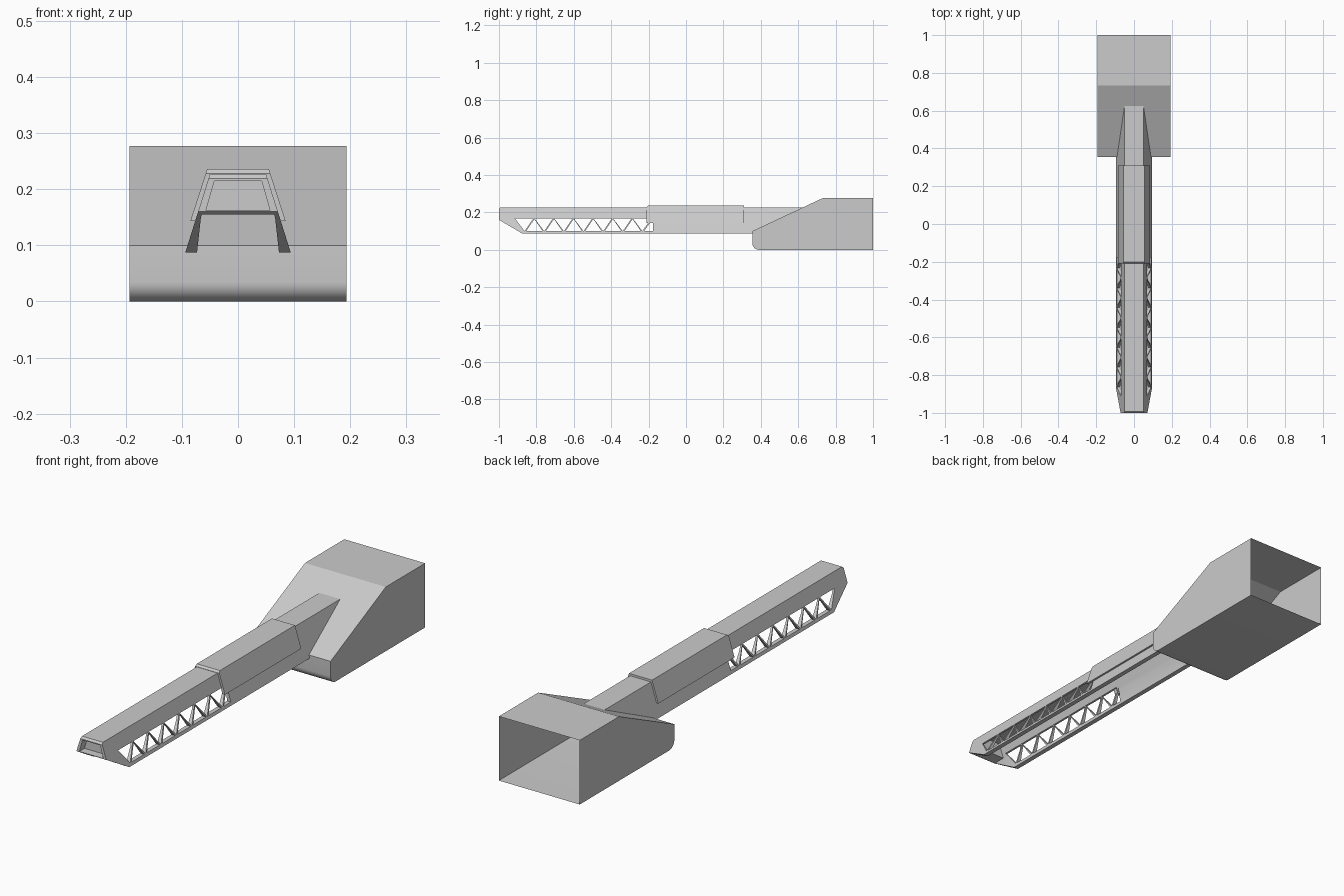
import bpy, bmesh, math

if "Cube" in bpy.data.objects:
    bpy.data.objects.remove(bpy.data.objects["Cube"])


def prism(name, pts, axis, a, b):
    """Extrude a closed 2D profile: (x,z) along y, or (y,z) along x."""
    bm = bmesh.new()
    put = (lambda p, t: (p[0], t, p[1])) if axis == 'Y' else (lambda p, t: (t, p[0], p[1]))
    r0 = [bm.verts.new(put(p, a)) for p in pts]
    r1 = [bm.verts.new(put(p, b)) for p in pts]
    n = len(pts)
    bm.faces.new(r0)
    bm.faces.new(r1)
    for i in range(n):
        j = (i + 1) % n
        bm.faces.new((r0[i], r0[j], r1[j], r1[i]))
    bmesh.ops.recalc_face_normals(bm, faces=bm.faces)
    me = bpy.data.meshes.new(name)
    bm.to_mesh(me)
    bm.free()
    ob = bpy.data.objects.new(name, me)
    bpy.context.collection.objects.link(ob)
    return ob


def mirrored(half):
    """Complete a right-half (x,z) outline with its left-hand reflection."""
    return half + [(-x, z) for x, z in reversed(half)]


def combine(ob, tool, op='DIFFERENCE'):
    mod = ob.modifiers.new(op, 'BOOLEAN')
    mod.operation, mod.object, mod.solver = op, tool, 'EXACT'
    bpy.context.view_layer.objects.active = ob
    bpy.ops.object.modifier_apply(modifier=mod.name)
    bpy.data.objects.remove(tool)


# Housing: wedge-fronted box with rounded lower lip, open at the back
R = 0.035
lip = [(0.355 + R - R * math.sin(t), R - R * math.cos(t))
       for t in [math.radians(90 * i / 8) for i in range(9)]]
side = lip + [(0.355, 0.1), (0.732, 0.277), (1.0, 0.277), (1.0, 0.0)]
housing = prism("housing", side, 'X', -0.193, 0.193)
bm = bmesh.new()
bm.from_mesh(housing.data)
back = [f for f in bm.faces if all(v.co.y > 0.999 for v in f.verts)]
bmesh.ops.delete(bm, geom=back, context='FACES')
bm.to_mesh(housing.data)
bm.free()

# Boom: hollow inverted channel with splayed legs
boom = prism("boom", mirrored([(0.05, 0.227), (0.094, 0.087), (0.073, 0.087),
                               (0.066, 0.15), (0.042, 0.215)]), 'Y', -1.0, 0.7)
# Nose block closing the front of the channel
nose = prism("nose", mirrored([(0.0465, 0.221), (0.0685, 0.155)]), 'Y', -1.0, -0.935)
combine(boom, nose, 'UNION')

# Slanted underside, chamfered top edge and recessed panel of the nose
combine(boom, prism("nose_cut", [(-1.1, 0.2183), (-1.0, 0.16), (-0.875, 0.087),
                                 (-0.86, 0.05), (-1.1, 0.05)], 'X', -0.3, 0.3))
combine(boom, prism("top_cut", [(-1.02, 0.199), (-0.98, 0.239), (-1.02, 0.239)], 'X', -0.3, 0.3))
combine(boom, prism("recess_cut", mirrored([(0.042, 0.215), (0.057, 0.162)]), 'Y', -1.05, -0.965))

# Boom ends just inside the sloping housing front
combine(boom, prism("rear_cut", [(y + 0.006, z) for y, z in side], 'X', -0.15, 0.15))

# Lattice windows: alternating triangles through both legs
lo, hi, pitch, w = 0.1, 0.168, 0.105, 0.047
for k in range(7):
    c = -0.863 + k * pitch
    combine(boom, prism("window", [(c - w - 0.005, hi), (c + w, hi), (c, lo)], 'X', -0.2, 0.2))
    m = c + pitch / 2
    if k < 6:
        tri = [(m - w + 0.003, lo), (m + w - 0.003, lo), (m, hi - 0.004)]
    else:
        tri = [(m - w + 0.003, lo), (-0.177, lo), (-0.177, hi - 0.004)]
    combine(boom, prism("window", tri, 'X', -0.2, 0.2))

# Sleeve: thin cover wrapped over the boom
sleeve = prism("sleeve", mirrored([(0.055, 0.236), (0.085, 0.143), (0.073, 0.143), (0.046, 0.22)]),
               'Y', -0.21, 0.31)
combine(sleeve, prism("sleeve_cut", [(-0.23, 0.208), (-0.19, 0.248), (-0.23, 0.248)], 'X', -0.3, 0.3))

# Smooth only the rounded lip
for ob in (housing, boom, sleeve):
    bpy.ops.object.select_all(action='DESELECT')
    ob.select_set(True)
    bpy.context.view_layer.objects.active = ob
    bpy.ops.object.shade_smooth_by_angle(angle=math.radians(15))
